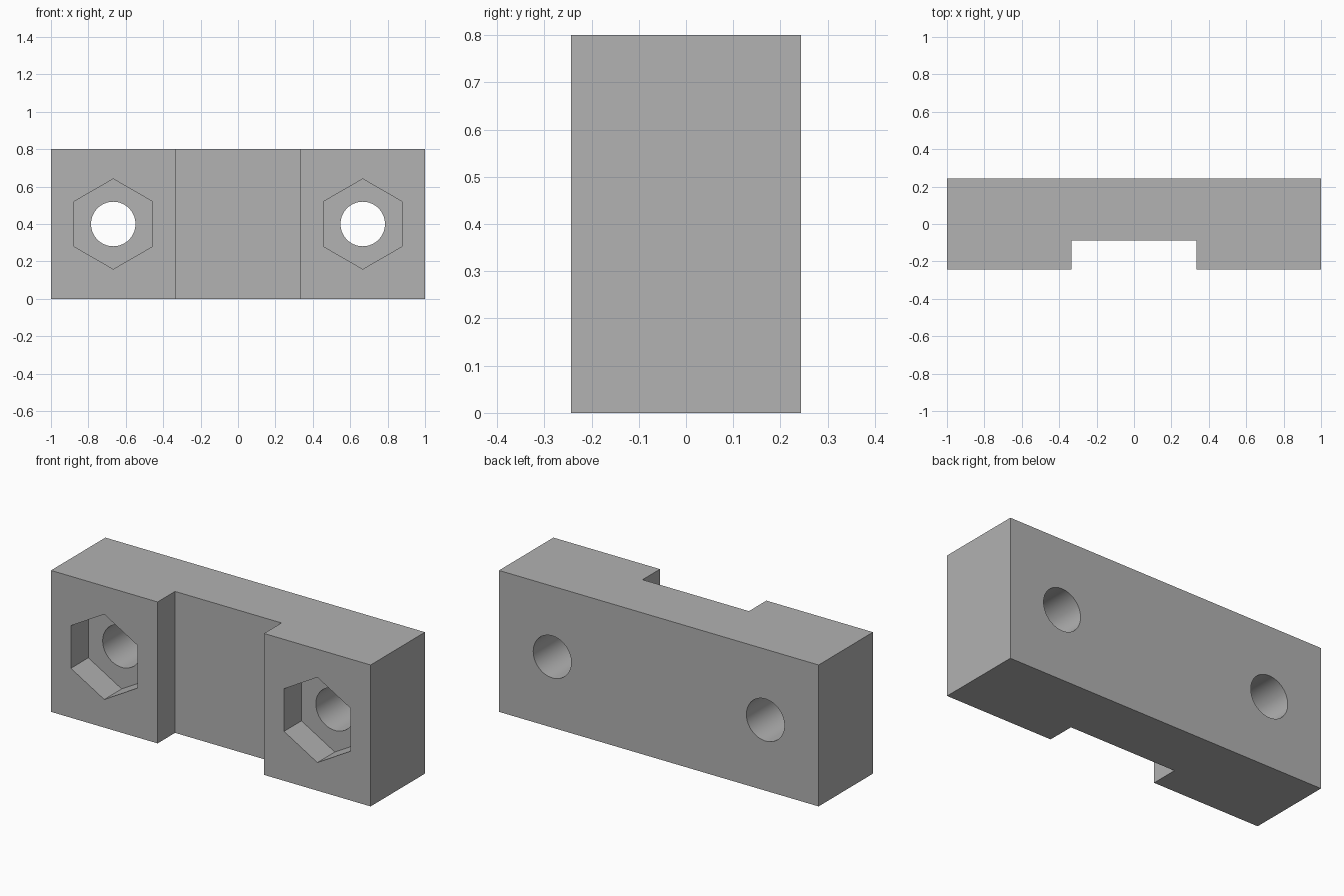
import bpy
import bmesh
import math

cube = bpy.data.objects.get("Cube")
if cube:
    bpy.data.objects.remove(cube, do_unlink=True)

HALF_LENGTH, HALF_DEPTH, HEIGHT = 1.0, 0.243, 0.8
SLOT_HALF, SLOT_FLOOR = 0.333, -0.087
BOLT_X, HOLE_RADIUS, HEX_RADIUS = 0.667, 0.119, 0.241

grey = bpy.data.materials.new("plain grey")
grey.use_nodes = True
colour = (0.445, 0.445, 0.445, 1)
grey.diffuse_color = colour
grey.node_tree.nodes["Principled BSDF"].inputs["Base Color"].default_value = colour

# Block with a front channel, extruded upward from its plan profile
right_half = [(SLOT_HALF, SLOT_FLOOR), (SLOT_HALF, -HALF_DEPTH),
              (HALF_LENGTH, -HALF_DEPTH), (HALF_LENGTH, HALF_DEPTH)]
profile = right_half + [(-x, y) for x, y in reversed(right_half)]
bm = bmesh.new()
base = bm.faces.new([bm.verts.new((x, y, 0)) for x, y in profile])
top = bmesh.ops.extrude_face_region(bm, geom=[base])["geom"]
bmesh.ops.translate(bm, vec=(0, 0, HEIGHT),
                    verts=[v for v in top if isinstance(v, bmesh.types.BMVert)])
bmesh.ops.recalc_face_normals(bm, faces=bm.faces[:])
mesh = bpy.data.meshes.new("clamp_block")
bm.to_mesh(mesh)
bm.free()
mesh.materials.append(grey)
block = bpy.data.objects.new("clamp_block", mesh)
bpy.context.collection.objects.link(block)


def bore(name, x, sides, radius, y_front, y_back):
    """Cut a straight prism into the block along y."""
    bpy.ops.mesh.primitive_cylinder_add(
        vertices=sides, radius=radius, depth=y_back - y_front,
        location=(x, (y_front + y_back) / 2, HEIGHT / 2),
        rotation=(math.pi / 2, 0, 0))
    cutter = bpy.context.object
    cutter.name = name
    cutter.hide_render = True
    cutter.data.materials.append(grey)
    cut = block.modifiers.new(name, "BOOLEAN")
    cut.operation = "DIFFERENCE"
    cut.solver = "EXACT"
    cut.object = cutter
    bpy.context.view_layer.objects.active = block
    bpy.ops.object.modifier_apply(modifier=cut.name)
    bpy.data.objects.remove(cutter, do_unlink=True)


# Hexagonal nut pockets in front, round bolt holes right through
for side, x in (("right", -BOLT_X), ("left", BOLT_X)):
    bore(side + "_nut_pocket", x, 6, HEX_RADIUS, -0.4, SLOT_FLOOR)
    bore(side + "_bolt_hole", x, 64, HOLE_RADIUS, -0.5, 0.5)

bpy.ops.object.select_all(action="DESELECT")
block.select_set(True)
bpy.context.view_layer.objects.active = block
bpy.ops.object.shade_smooth_by_angle(angle=math.radians(30))
